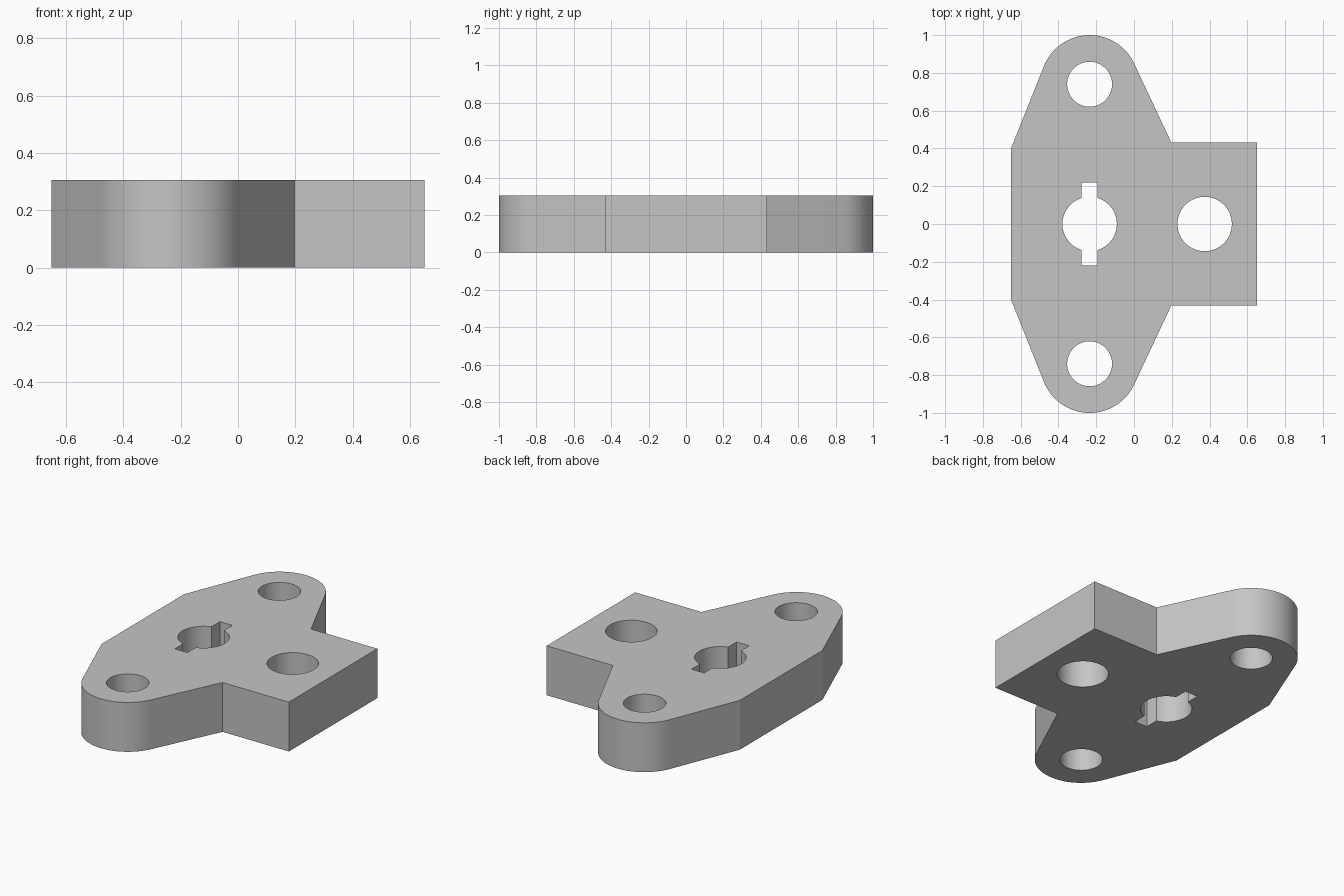
import bpy, bmesh
from math import sin, cos, pi, asin, acos, atan2, hypot, radians

THICK = 0.305
AXIS = -0.235          # x of the two end holes and the keyhole
END_Y, END_R = 0.74, 0.26
SIDE_X, TAB_Y, NECK_X = 0.65, 0.432, 0.197
SHOULDER_Y = 0.403

cube = bpy.data.objects.get("Cube")
if cube:
    bpy.data.objects.remove(cube, do_unlink=True)

metal = bpy.data.materials.new("plain grey")
metal.use_nodes = True
grey = (0.56, 0.56, 0.56, 1)
metal.diffuse_color = grey
metal.node_tree.nodes["Principled BSDF"].inputs["Base Color"].default_value = grey


def arc(cx, cy, r, start, end, steps):
    angles = [start + (end - start) * i / steps for i in range(steps + 1)]
    return [(cx + r * cos(a), cy + r * sin(a)) for a in angles]


def prism(name, outline, z0, z1):
    """Extrude a counter-clockwise outline into a solid."""
    bm = bmesh.new()
    base = bm.faces.new([bm.verts.new((x, y, z0)) for x, y in outline])
    top = bmesh.ops.extrude_face_region(bm, geom=[base])["geom"]
    bmesh.ops.translate(bm, vec=(0, 0, z1 - z0),
                        verts=[v for v in top if isinstance(v, bmesh.types.BMVert)])
    bmesh.ops.recalc_face_normals(bm, faces=bm.faces)
    mesh = bpy.data.meshes.new(name)
    bm.to_mesh(mesh)
    bm.free()
    mesh.materials.append(metal)
    obj = bpy.data.objects.new(name, mesh)
    bpy.context.collection.objects.link(obj)
    return obj


def tangent_angle(x, y, side):
    """Angle on the end circle where a line from (x, y) touches it."""
    dx, dy = x - AXIS, y - END_Y
    return atan2(dy, dx) + side * acos(END_R / hypot(dx, dy))


# Plate outline: tab, rounded end and shoulder, then mirrored front to back
start = tangent_angle(NECK_X, TAB_Y, 1)
end = tangent_angle(-SIDE_X, SHOULDER_Y, -1) % (2 * pi)
half = [(SIDE_X, TAB_Y), (NECK_X, TAB_Y)]
half += arc(AXIS, END_Y, END_R, start, end, 40)
half += [(-SIDE_X, SHOULDER_Y)]
plate = prism("mounting_plate", half + [(x, -y) for x, y in reversed(half)], 0, THICK)

# Keyhole: round bore with a slot at front and back
bore, slot, reach = 0.144, 0.043, 0.22
a = asin(slot / bore)
keyhole = arc(AXIS, 0, bore, a - pi / 2, pi / 2 - a, 32)
keyhole += [(AXIS + slot, reach), (AXIS - slot, reach)]
keyhole += arc(AXIS, 0, bore, pi / 2 + a, 3 * pi / 2 - a, 32)
keyhole += [(AXIS - slot, -reach), (AXIS + slot, -reach)]

# Round holes in the ends and the tab
holes = [keyhole]
for x, y, r in ((AXIS, END_Y, 0.119), (AXIS, -END_Y, 0.119), (0.374, 0, 0.144)):
    holes.append(arc(x, y, r, 0, 2 * pi, 64)[:-1])

bpy.ops.object.select_all(action="DESELECT")
bpy.context.view_layer.objects.active = plate
plate.select_set(True)
for outline in holes:
    cutter = prism("hole_cutter", outline, -0.1, THICK + 0.1)
    cutter.hide_render = True
    cut = plate.modifiers.new("hole", "BOOLEAN")
    cut.operation, cut.solver, cut.object = "DIFFERENCE", "EXACT", cutter
    bpy.ops.object.modifier_apply(modifier=cut.name)
    bpy.data.objects.remove(cutter, do_unlink=True)

bpy.ops.object.shade_smooth_by_angle(angle=radians(20))
